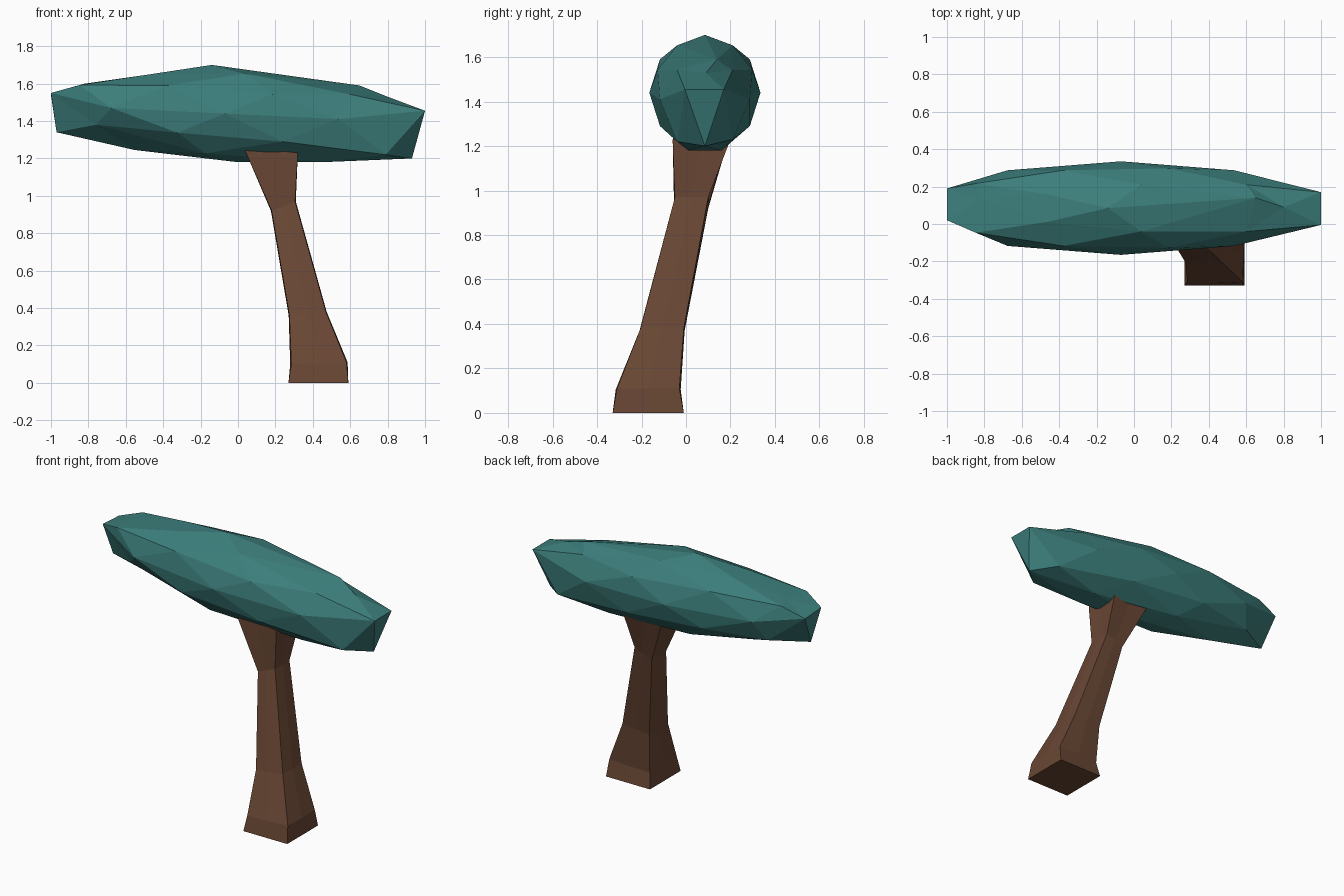
import bpy, bmesh
from mathutils import Vector


def finish(bm, name, color):
    bmesh.ops.recalc_face_normals(bm, faces=bm.faces)
    mesh = bpy.data.meshes.new(name)
    bm.to_mesh(mesh)
    bm.free()
    obj = bpy.data.objects.new(name, mesh)
    bpy.context.collection.objects.link(obj)
    mat = bpy.data.materials.new(name + "_colour")
    mat.diffuse_color = (*color, 1)
    mesh.materials.append(mat)
    return obj


# Canopy: faceted icosphere, stretched along x and tilted down to the right
bm = bmesh.new()
bmesh.ops.create_icosphere(bm, subdivisions=2, radius=1)
dirs = [v.co.normalized() for v in bm.verts]
for v, d in zip(bm.verts, dirs):
    v.co = Vector((-0.07 + 1.03 * d.x - 0.07 * d.z,
                   0.085 + 0.25 * d.y,
                   1.44 - 0.05 * d.x + 0.26 * d.z))

# Hand-shaped irregularities: direction on the sphere -> final x, z (and y if moved)
tweaks = [
    ((0.951, 0.309, 0), (1.0, 0.17, 1.455)),
    ((0.951, -0.309, 0), (1.0, -0.005, 1.455)),
    ((-0.951, 0.309, 0), (-1.0, 0.19, 1.54)),
    ((-0.951, -0.309, 0), (-1.0, 0.02, 1.55)),
    ((0.851, 0, -0.526), (0.93, 0.085, 1.20)),
    ((-0.894, 0, -0.447), (-0.97, 0.085, 1.34)),
    ((-0.851, 0, 0.526), (-0.82, 0.13, 1.60)),
    ((0.526, 0, 0.851), (0.65, 0.14, 1.59)),
    ((0.894, 0, 0.447), (0.80, 0.09, 1.53)),
    ((-0.425, 0.309, 0.851), (-0.47, 0.16, 1.65)),
    ((-0.425, -0.309, 0.851), (-0.47, 0.01, 1.65)),
    ((0.425, 0.309, -0.851), (0.45, 0.16, 1.18)),
    ((0.425, -0.309, -0.851), (0.45, 0.01, 1.18)),
    ((0.724, 0.526, -0.447), (0.79, 0.21, 1.23)),
    ((0.724, -0.526, -0.447), (0.79, -0.04, 1.22)),
    ((-0.688, -0.5, -0.526), (-0.76, -0.03, 1.38)),
]
verts = list(bm.verts)
for d, p in tweaks:
    i = max(range(len(dirs)), key=lambda k: dirs[k].dot(Vector(d)))
    verts[i].co = p
finish(bm, "canopy", (0.045, 0.21, 0.20))

# Trunk: leaning square column; rings are x0, x1, y0, y1, z left, z right, side bulge
rings = [
    (0.27, 0.59, -0.33, -0.01, 0.0, 0.0, 0.0),
    (0.285, 0.58, -0.31, -0.03, 0.10, 0.11, 0.006),
    (0.275, 0.47, -0.205, -0.01, 0.36, 0.38, 0.004),
    (0.18, 0.305, -0.05, 0.10, 0.92, 0.97, 0.004),
    (0.03, 0.32, -0.06, 0.20, 1.26, 1.23, -0.01),
]
bm = bmesh.new()
loops = []
for x0, x1, y0, y1, zl, zr, b in rings:
    xm, ym, zm = (x0 + x1) / 2, (y0 + y1) / 2, (zl + zr) / 2
    loops.append([bm.verts.new(p) for p in (
        (x0, y0, zl), (xm, y0 - b, zm), (x1, y0, zr), (x1 + b, ym, zr),
        (x1, y1, zr), (xm, y1 + b, zm), (x0, y1, zl), (x0 - b, ym, zl))])
for lo, hi in zip(loops, loops[1:]):
    for i in range(8):
        j = (i + 1) % 8
        bm.faces.new((lo[i], lo[j], hi[j], hi[i]))
bm.faces.new(loops[0])
bm.faces.new(loops[-1])
finish(bm, "trunk", (0.14, 0.062, 0.034))
